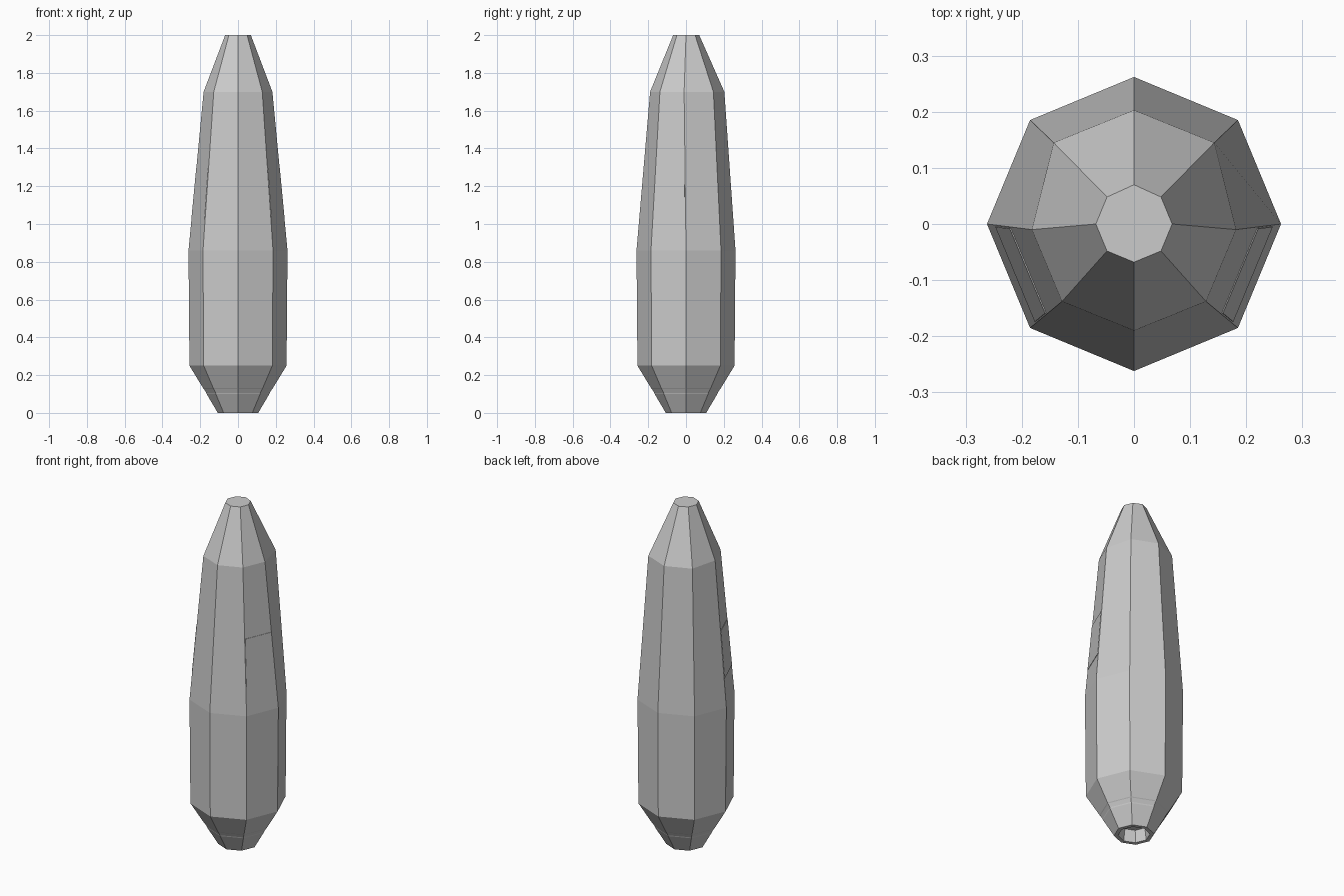
import bpy, bmesh, math
from mathutils import Vector

if "Cube" in bpy.data.objects:
    bpy.data.objects.remove(bpy.data.objects["Cube"])

SIDES = 8


def ring(rx, r_front, r_back, z, y_shift=0.0):
    """Octagon with corners on the axes, wider or narrower to front and back."""
    pts = []
    for i in range(SIDES):
        a = math.tau * i / SIDES
        c, s = math.cos(a), math.sin(a)
        pts.append(Vector((rx * c, rx * s + y_shift, z)))
    pts[2].y, pts[6].y = r_back, -r_front
    return pts


def finish(bm, name):
    bmesh.ops.recalc_face_normals(bm, faces=bm.faces)
    me = bpy.data.meshes.new(name)
    bm.to_mesh(me)
    bm.free()
    ob = bpy.data.objects.new(name, me)
    bpy.context.collection.objects.link(ob)
    return ob


# shell profile: recess floor, recess lip, tail with band, barrel, taper, nose
shoulder = ring(0.191, 0.19, 0.203, 1.70, 0.004)
for i in (0, 4):
    shoulder[i].x *= 0.953
    shoulder[i].y = -0.01
for i in (1, 3):
    shoulder[i].x *= 1.06
    shoulder[i].y = 0.145
for i in (5, 7):
    shoulder[i].x *= 0.95
    shoulder[i].y = -0.138

rings = [ring(r, r, r, z) for r, z in (
    (0.075, 0.07), (0.085, 0.0), (0.107, 0.0),
    (0.166, 0.10), (0.168, 0.106), (0.18, 0.126), (0.184, 0.13),
    (0.257, 0.25), (0.262, 0.86))]
rings += [shoulder, ring(0.068, 0.068, 0.07, 2.0)]

bm = bmesh.new()
loops = [[bm.verts.new(p) for p in r] for r in rings]
for lo, hi in zip(loops, loops[1:]):
    for i in range(SIDES):
        j = (i + 1) % SIDES
        bm.faces.new((lo[i], lo[j], hi[j], hi[i]))
bm.faces.new(loops[0])
bm.faces.new(loops[-1])
finish(bm, "faceted_shell")


# thin side panels lying on the front-side facets of the taper
def side_panel(name, a, b, z0=1.02, z1=1.30):
    low, high = rings[8], shoulder
    corners = []
    for i, z in ((a, z0), (b, z0), (b, z1), (a, z1)):
        t = (z - 0.86) / (1.70 - 0.86)
        corners.append(low[i].lerp(high[i], t))
    centre = sum(corners, Vector()) / 4
    out = Vector((centre.x, centre.y, 0)).normalized() * 0.002
    bm = bmesh.new()
    inner = [bm.verts.new(centre.lerp(p, 0.97) - out) for p in corners]
    outer = [bm.verts.new(centre.lerp(p, 0.97) + out) for p in corners]
    bm.faces.new(inner)
    bm.faces.new(outer)
    for i in range(4):
        j = (i + 1) % 4
        bm.faces.new((inner[i], inner[j], outer[j], outer[i]))
    finish(bm, name)


side_panel("right_panel", 7, 0)
side_panel("left_panel", 4, 5)
